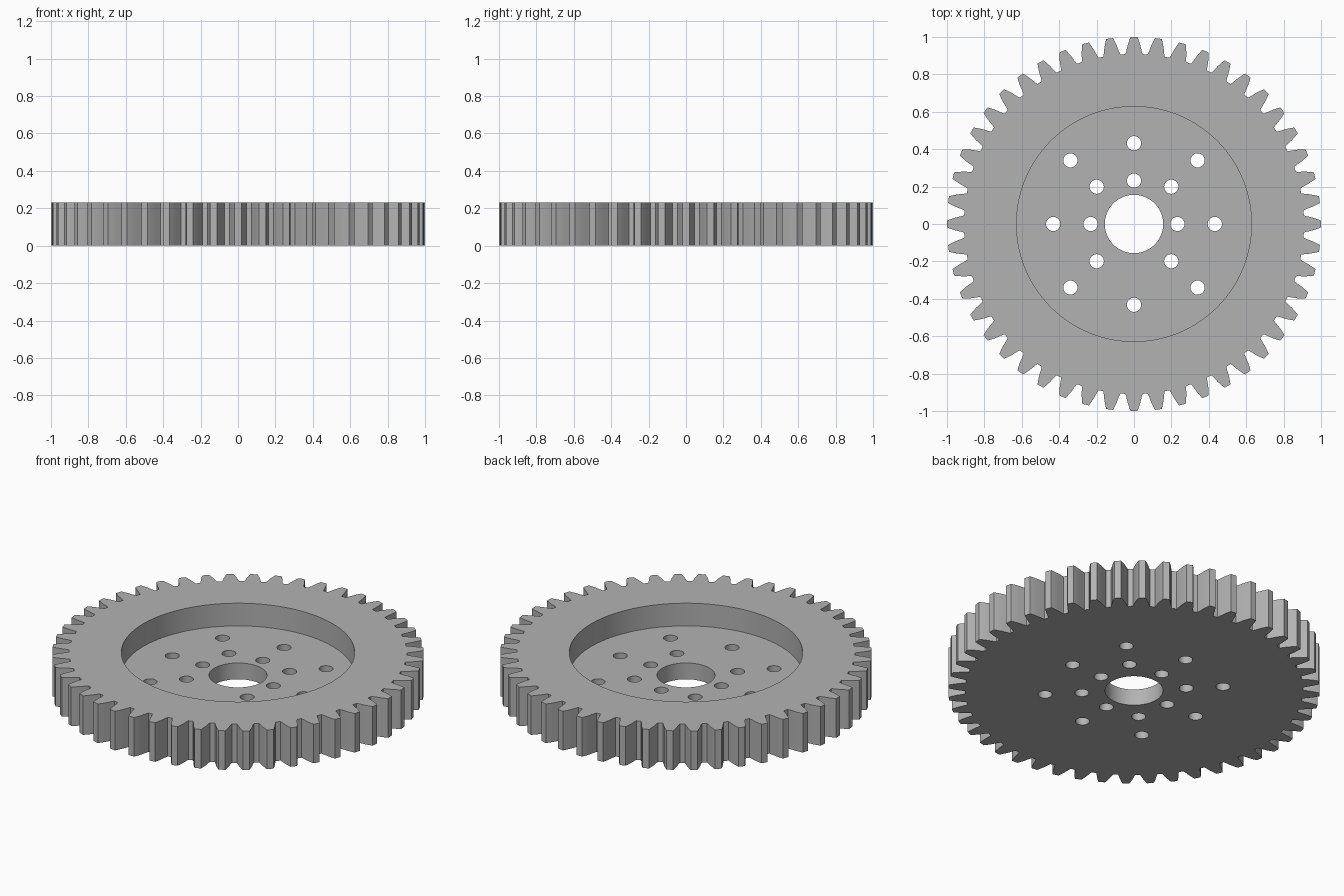
import bpy
import bmesh
from math import sin, cos, pi, radians

cube = bpy.data.objects.get("Cube")
if cube:
    bpy.data.objects.remove(cube, do_unlink=True)

HEIGHT = 0.232
FLOOR = 0.097
TEETH = 48

# Single machined metal colour
metal = bpy.data.materials.new("grey metal")
metal.use_nodes = True
colour = (0.45, 0.45, 0.45, 1)
metal.diffuse_color = colour
metal.node_tree.nodes["Principled BSDF"].inputs["Base Color"].default_value = colour


def prism(name, outline, z0, z1):
    """Extrude a closed outline from z0 to z1."""
    bm = bmesh.new()
    base = bm.faces.new([bm.verts.new((x, y, z0)) for x, y in outline])
    top = bmesh.ops.extrude_face_region(bm, geom=[base])["geom"]
    moved = [v for v in top if isinstance(v, bmesh.types.BMVert)]
    bmesh.ops.translate(bm, verts=moved, vec=(0, 0, z1 - z0))
    bmesh.ops.recalc_face_normals(bm, faces=bm.faces)
    mesh = bpy.data.meshes.new(name)
    bm.to_mesh(mesh)
    bm.free()
    mesh.materials.append(metal)
    obj = bpy.data.objects.new(name, mesh)
    bpy.context.collection.objects.link(obj)
    return obj


def circle(radius, steps, cx=0, cy=0):
    return [(cx + radius * cos(2 * pi * i / steps), cy + radius * sin(2 * pi * i / steps))
            for i in range(steps)]


# Toothed outline: (radius, half width) pairs up one flank, mirrored down the other
flank = [(0.908, 0.046), (0.925, 0.041), (0.955, 0.034), (0.985, 0.024), (1.0, 0.018)]
profile = [(r, -w) for r, w in flank] + [(r, w) for r, w in reversed(flank)]
outline = []
for i in range(TEETH):
    a = 2 * pi * i / TEETH
    outline += [(r * cos(a) - w * sin(a), r * sin(a) + w * cos(a)) for r, w in profile]
gear = prism("gear_wheel", outline, 0, HEIGHT)

# Recess, central bore and the two rings of bolt holes
cutters = [prism("recess_cutter", circle(0.628, 128), FLOOR, HEIGHT + 0.1),
           prism("bore_cutter", circle(0.156, 64), -0.1, HEIGHT + 0.1)]
for straight, diagonal in ((0.232, 0.282), (0.432, 0.481)):
    for i in range(8):
        r = diagonal if i % 2 else straight
        a = i * pi / 4
        cutters.append(prism("bolt_hole_cutter", circle(0.038, 32, r * cos(a), r * sin(a)),
                             -0.1, HEIGHT + 0.1))

bpy.context.view_layer.objects.active = gear
for cutter in cutters:
    cutter.hide_render = True
    mod = gear.modifiers.new("cut", "BOOLEAN")
    mod.operation = "DIFFERENCE"
    mod.solver = "EXACT"
    mod.object = cutter
    bpy.ops.object.modifier_apply(modifier=mod.name)
    bpy.data.objects.remove(cutter, do_unlink=True)

# Smooth the round walls, keep the rims sharp
bpy.ops.object.select_all(action="DESELECT")
gear.select_set(True)
bpy.ops.object.shade_smooth_by_angle(angle=radians(20))
